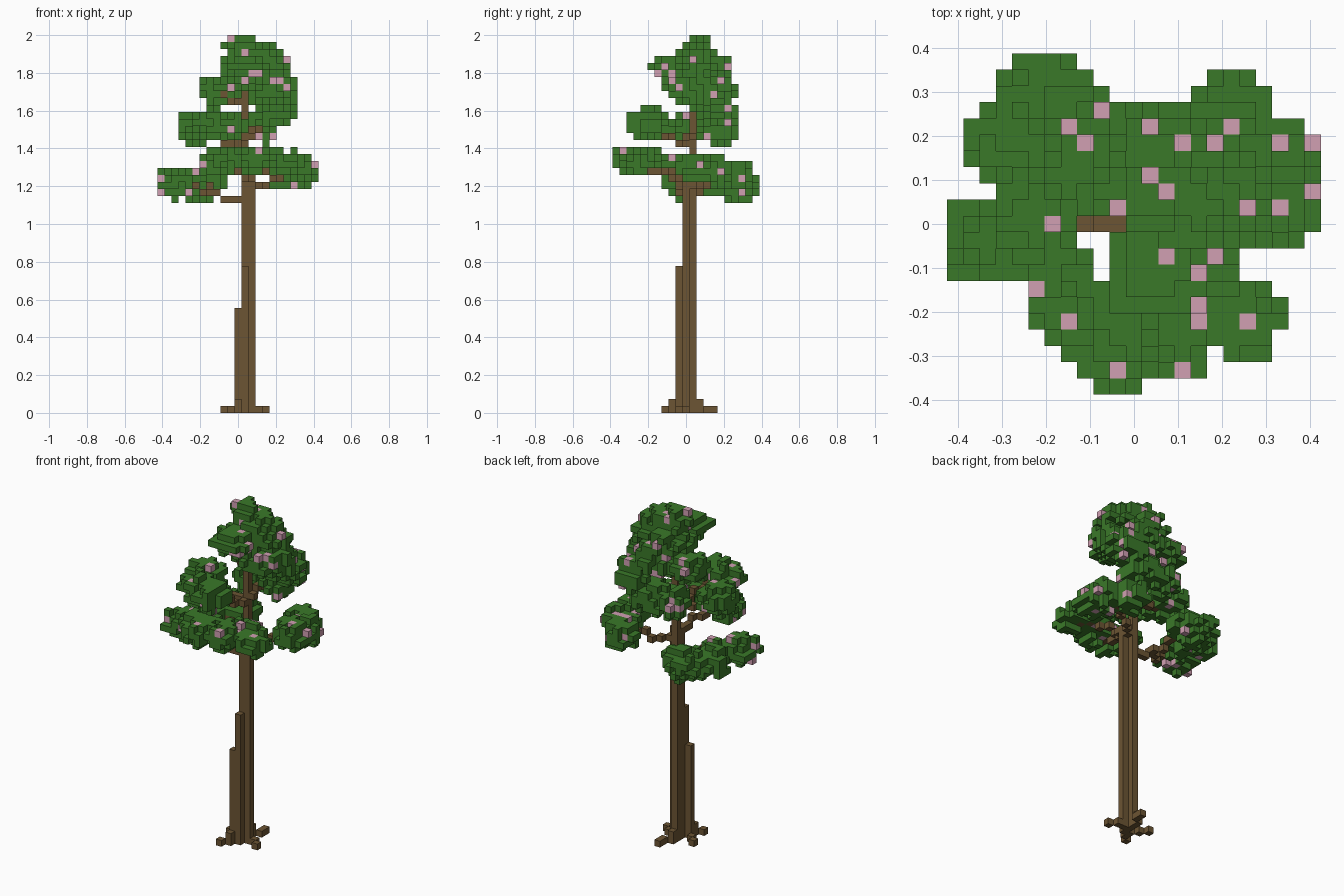
import bpy
import bmesh
import random
from mathutils import Vector

random.seed(4)
CELL = 2 / 54

old = bpy.data.objects.get("Cube")
if old:
    bpy.data.objects.remove(old)


def material(name, rgb):
    mat = bpy.data.materials.new(name)
    mat.use_nodes = True
    mat.diffuse_color = (*rgb, 1)
    mat.node_tree.nodes["Principled BSDF"].inputs["Base Color"].default_value = (*rgb, 1)
    return mat


bark = material("bark brown", (0.15, 0.09, 0.033))
green = material("leaf green", (0.042, 0.19, 0.022))
pink = material("blossom pink", (0.64, 0.35, 0.45))

AXES = [Vector(a) for a in ((1, 0, 0), (0, 1, 0), (0, 0, 1))]


def build_cells(name, cells, mat, solid):
    """Cube cells as one mesh, leaving out faces buried against other solid cells."""
    bm = bmesh.new()
    for cell in sorted(cells):
        centre = Vector(cell) + Vector((0, 0, 0.5))
        for n, axis in enumerate(AXES):
            u, w = AXES[(n + 1) % 3], AXES[(n + 2) % 3]
            for side in (1, -1):
                step = axis * side
                if tuple(int(c + s) for c, s in zip(cell, step)) in solid:
                    continue
                corners = [(-1, -1), (1, -1), (1, 1), (-1, 1)][::side]
                bm.faces.new([bm.verts.new((centre + (step + u * a + w * b) / 2) * CELL)
                              for a, b in corners])
    bmesh.ops.remove_doubles(bm, verts=bm.verts, dist=0.0001)
    mesh = bpy.data.meshes.new(name)
    bm.to_mesh(mesh)
    bm.free()
    mesh.materials.append(mat)
    obj = bpy.data.objects.new(name, mesh)
    bpy.context.collection.objects.link(obj)


def column(i, j, top):
    return {(i, j, k) for k in range(top)}


def limb(start, end):
    """Cells along a straight line."""
    a, b = Vector(start), Vector(end)
    steps = int(max(abs(c) for c in b - a))
    return {tuple(round(c) for c in a.lerp(b, s / steps)) for s in range(steps + 1)}


# Trunk: three full columns, one tapering on as the leader, two buttresses
trunk = column(1, 0, 34) | column(2, 0, 34) | column(1, 1, 46)
buttresses = column(1, -1, 21) | column(0, -1, 15)

# Roots
roots = {(4, -1, 0), (3, 0, 0), (2, 4, 0), (2, 3, 0), (1, 2, 0), (1, 2, 1),
         (-2, 1, 0), (-1, 0, 0), (0, -2, 0), (0, -2, 1), (-1, -3, 0)}

# Branches reaching into each leaf cluster
branches = set()
for start, end in [((0, 0, 30), (-8, -1, 32)), ((-3, 0, 31), (-5, 6, 32)),
                   ((2, 1, 32), (7, 5, 33)), ((1, -1, 33), (0, -7, 35)),
                   ((1, 0, 33), (6, -5, 35)), ((0, 1, 38), (-5, 0, 39)),
                   ((1, 0, 38), (-2, -5, 40)), ((2, 1, 39), (4, 5, 41)),
                   ((0, 1, 44), (-3, 3, 45))]:
    branches |= limb(start, end)

# Leaf clusters: centre, horizontal radius, vertical radius
CLUSTERS = [
    # low left and back left
    (-.33, -.04, 1.22, .10, .08), (-.25, .08, 1.21, .08, .07),
    (-.19, .27, 1.21, .12, .09), (-.29, .18, 1.21, .10, .08),
    # low right
    (.33, .05, 1.30, .10, .08), (.32, .15, 1.28, .11, .08), (.24, .27, 1.26, .09, .08),
    # low front
    (-.04, -.29, 1.34, .10, .07), (-.12, -.22, 1.33, .08, .07),
    (.09, -.25, 1.34, .11, .07), (.26, -.22, 1.33, .09, .06), (.16, -.15, 1.34, .09, .06),
    # middle
    (-.22, .02, 1.51, .10, .09), (-.12, -.18, 1.54, .10, .08), (-.03, -.21, 1.53, .10, .07),
    (-.18, -.09, 1.51, .07, .06), (.13, .18, 1.51, .10, .09), (.20, .18, 1.61, .11, .09),
    (-.04, .18, 1.50, .10, .09), (.05, .20, 1.50, .08, .08),
    # upper
    (-.10, .13, 1.71, .10, .08), (.21, .08, 1.71, .10, .12), (.18, -.01, 1.71, .09, .08),
    (.09, .15, 1.72, .11, .10), (.09, -.03, 1.76, .09, .07),
    (.05, -.10, 1.83, .11, .07), (.17, .04, 1.84, .11, .09), (.02, .12, 1.82, .12, .09),
    # crown
    (.01, .06, 1.94, .08, .07), (.10, .04, 1.90, .11, .07)]

wood = trunk | buttresses | roots | branches
leaves = set()
for x, y, z, r, h in CLUSTERS:
    for i in range(-11, 12):
        for j in range(-10, 11):
            for k in range(28, 54):
                d = (((i * CELL - x) / r) ** 2 + ((j * CELL - y) / r) ** 2
                     + (((k + .5) * CELL - z) / h) ** 2)
                if d < random.uniform(0.5, 1.35):
                    leaves.add((i, j, k))
leaves -= wood

# Blossoms scattered among the leaves
blossoms = {c for c in sorted(leaves) if random.random() < 0.09}
foliage = leaves - blossoms
solid = wood | leaves

build_cells("trunk", trunk, bark, solid)
build_cells("buttresses", buttresses - trunk, bark, solid)
build_cells("roots", roots - trunk - buttresses, bark, solid)
build_cells("branches", branches - trunk - roots, bark, solid)
build_cells("leaves", foliage, green, solid)
build_cells("blossoms", blossoms, pink, solid)
